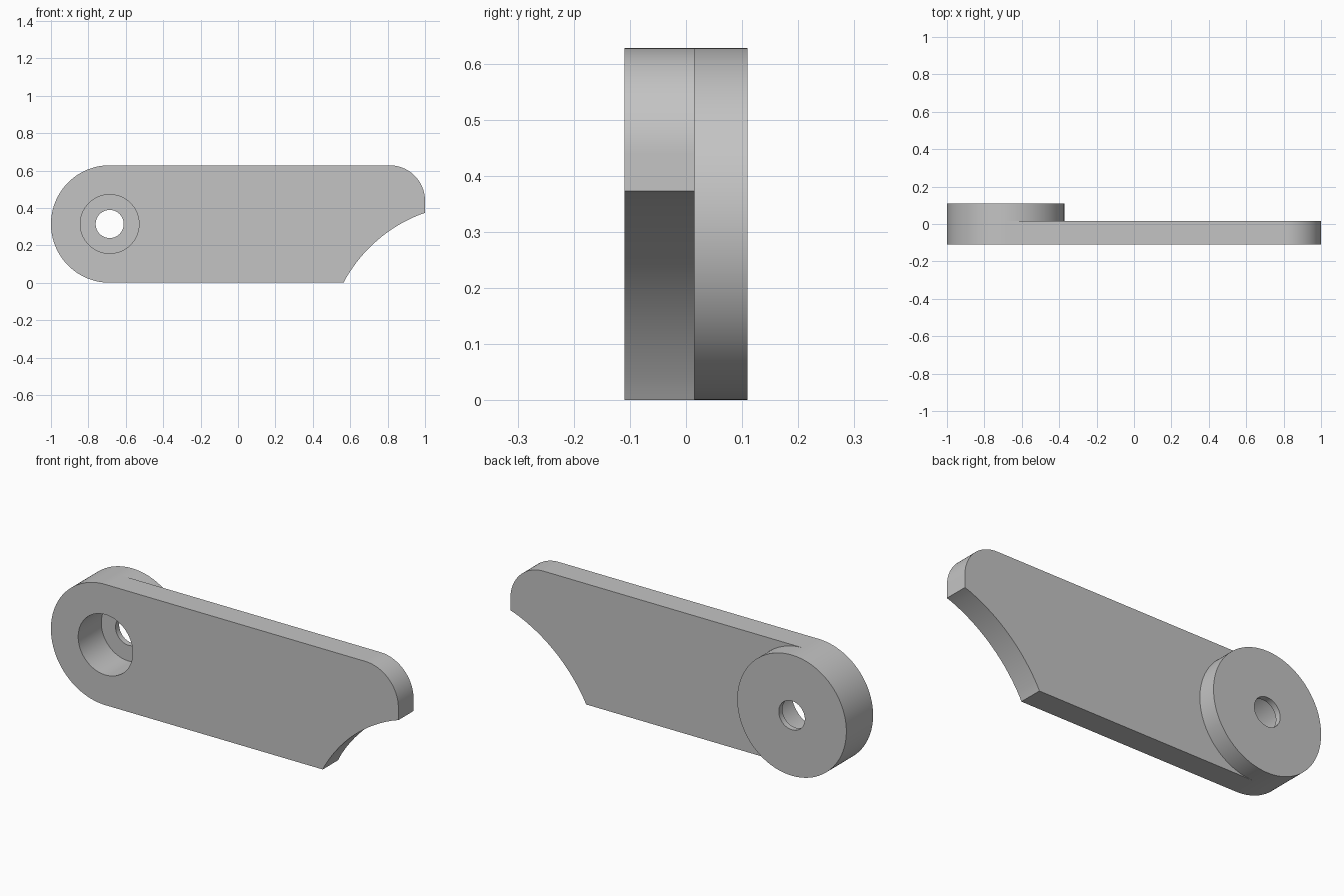
import bpy, bmesh
from math import sin, cos, pi, atan2, radians

cube = bpy.data.objects.get("Cube")
if cube:
    bpy.data.objects.remove(cube, do_unlink=True)

# Main dimensions
R = 0.314                       # rounded end and boss radius
CX, CZ = -1 + R, R              # pivot centre
FRONT, STEP, FLOOR, BACK = -0.11, 0.015, 0.08, 0.11
BORE, HOLE = 0.157, 0.075
N = 128                         # segments per circle, a multiple of four
Q = N // 4

bm = bmesh.new()


def ring(radius, y):
    return [bm.verts.new((CX + radius * cos(2 * pi * i / N), y,
                          CZ + radius * sin(2 * pi * i / N))) for i in range(N)]


def arc(cx, cz, radius, a0, a1, steps):
    angles = [a0 + (a1 - a0) * i / steps for i in range(steps + 1)]
    return [(cx + radius * cos(a), cz + radius * sin(a)) for a in angles]


def bridge(a, b, indices=range(N)):
    for i in indices:
        j = (i + 1) % len(a)
        bm.faces.new((a[i % len(a)], a[j], b[j], b[i % len(b)]))


# Free end of the arm: concave cut, then the rounded upper corner
KX, KZ, KR = 1.259, -0.369, 0.787
start = atan2(0 - KZ, 0.565 - KX)
end = atan2(0.373 - KZ, 1 - KX)
tip = arc(KX, KZ, KR, start, end, 24)
tip[0], tip[-1] = (0.565, 0), (1, 0.373)
tip += arc(0.81, 2 * R - 0.19, 0.19, 0, pi / 2, 24)

# Arm plate: the same end outline on its front and back
right_half = [i % N for i in range(Q, -Q - 1, -1)]
rims, outlines = [], []
for y in (FRONT, STEP):
    rim = ring(R, y)
    edge = [bm.verts.new((x, y, z)) for x, z in tip]
    bm.faces.new(edge + [rim[i] for i in right_half])
    rims.append(rim)
    outlines.append([rim[3 * Q]] + edge + [rim[Q]])
bridge(*rims, range(Q, 3 * Q))
bridge(*outlines, range(len(outlines[0]) - 1))

# Boss wall, back face, through hole, bore floor, bore wall and front face
profile = [rims[1], ring(R, BACK), ring(HOLE, BACK), ring(HOLE, FLOOR),
           ring(BORE, FLOOR), ring(BORE, FRONT), rims[0]]
for a, b in zip(profile, profile[1:]):
    bridge(a, b)

bmesh.ops.recalc_face_normals(bm, faces=bm.faces)
mesh = bpy.data.meshes.new("lever_arm")
bm.to_mesh(mesh)
bm.free()
arm = bpy.data.objects.new("lever_arm", mesh)
bpy.context.collection.objects.link(arm)

# Plain grey finish
grey = bpy.data.materials.new("plain_grey")
grey.use_nodes = True
colour = (0.55, 0.55, 0.55, 1)
grey.diffuse_color = colour
grey.node_tree.nodes["Principled BSDF"].inputs["Base Color"].default_value = colour
mesh.materials.append(grey)

# Smooth the curved walls and keep the rims sharp
for o in bpy.context.selected_objects:
    o.select_set(False)
arm.select_set(True)
bpy.context.view_layer.objects.active = arm
bpy.ops.object.shade_smooth_by_angle(angle=radians(30))
